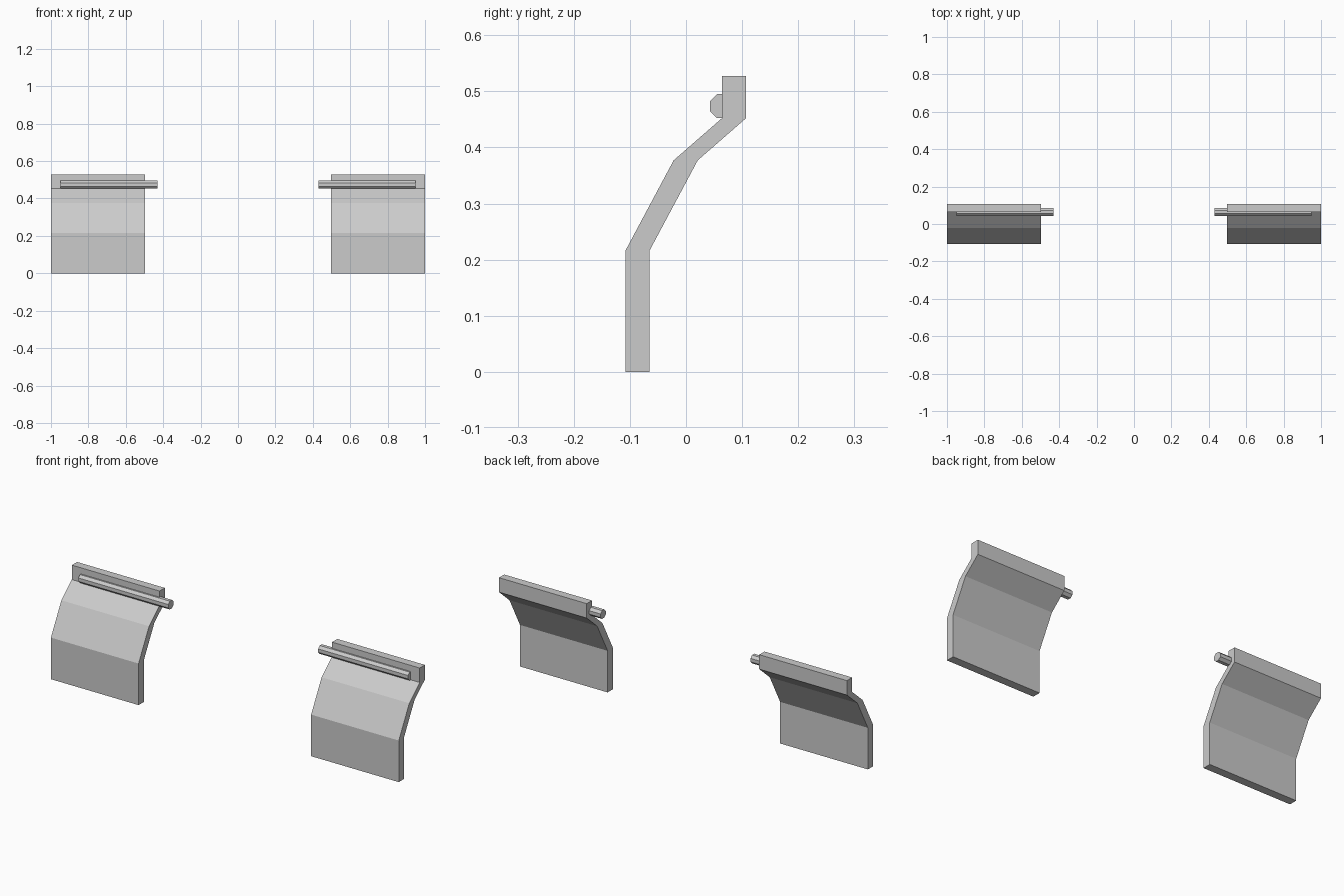
import bpy, bmesh, math

if "Cube" in bpy.data.objects:
    bpy.data.objects.remove(bpy.data.objects["Cube"])


def prism(name, profile, x0, x1):
    """Extrude a (y, z) profile along x from x0 to x1."""
    bm = bmesh.new()
    face = bm.faces.new([bm.verts.new((x0, y, z)) for y, z in profile])
    new = bmesh.ops.extrude_face_region(bm, geom=[face])["geom"]
    verts = [v for v in new if isinstance(v, bmesh.types.BMVert)]
    bmesh.ops.translate(bm, verts=verts, vec=(x1 - x0, 0, 0))
    bmesh.ops.recalc_face_normals(bm, faces=bm.faces[:])
    mesh = bpy.data.meshes.new(name)
    bm.to_mesh(mesh)
    bm.free()
    obj = bpy.data.objects.new(name, mesh)
    bpy.context.collection.objects.link(obj)
    return obj


# Bent plate: one centre line, thickened front and back along y
T = 0.0215
path = [(-0.0865, 0), (-0.0865, 0.216), (-0.0005, 0.377),
        (0.0855, 0.452), (0.0855, 0.527)]
plate = [(y - T, z) for y, z in path] + [(y + T, z) for y, z in reversed(path)]

# Eight-sided hinge rod, half sunk in the plate's upper lip
R = T / math.cos(math.pi / 8)
rod = [(0.0645 + R * math.cos(a), 0.4735 + R * math.sin(a))
       for a in (math.pi / 8 + i * math.pi / 4 for i in range(8))]

# Left and right flaps with their rods
for side, s in (("left", -1), ("right", 1)):
    prism(side + "_flap", plate, s * 0.496, s * 1.0)
    prism(side + "_hinge_rod", rod, s * 0.431, s * 0.948)
